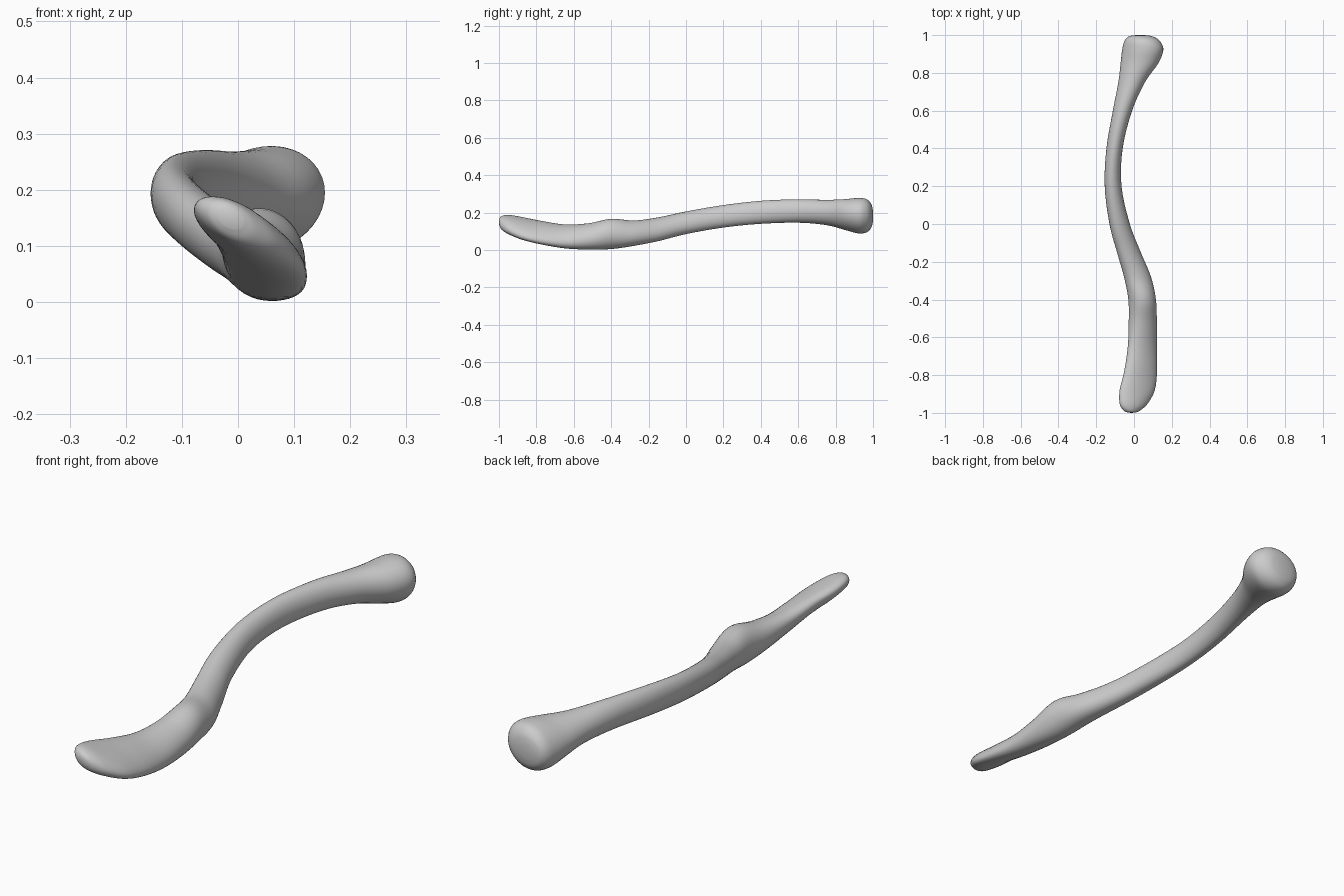
import bpy, bmesh, math
from mathutils import Vector

# Cross-sections along the bone: y, x min, x max, z min, z max, slant (-1..1)
SECTIONS = [
    (-0.998, -0.035, 0.010, 0.130, 0.168, -0.30),
    (-0.985, -0.058, 0.036, 0.108, 0.182, -0.45),
    (-0.95, -0.076, 0.073, 0.085, 0.188, -0.60),
    (-0.88, -0.076, 0.110, 0.056, 0.177, -0.68),
    (-0.78, -0.052, 0.122, 0.031, 0.157, -0.66),
    (-0.65, -0.033, 0.122, 0.009, 0.137, -0.50),
    (-0.52, -0.028, 0.121, 0.002, 0.143, -0.25),
    (-0.40, -0.030, 0.116, 0.005, 0.167, -0.05),
    (-0.28, -0.053, 0.090, 0.022, 0.158, -0.20),
    (-0.15, -0.090, 0.036, 0.047, 0.174, -0.30),
    (0.0, -0.130, -0.022, 0.085, 0.206, -0.25),
    (0.2, -0.155, -0.066, 0.120, 0.240, -0.15),
    (0.4, -0.146, -0.060, 0.140, 0.263, -0.05),
    (0.6, -0.112, -0.010, 0.146, 0.271, 0.0),
    (0.75, -0.083, 0.058, 0.133, 0.268, 0.05),
    (0.85, -0.071, 0.128, 0.107, 0.272, 0.10),
    (0.92, -0.063, 0.155, 0.089, 0.278, 0.12),
    (0.965, -0.052, 0.140, 0.094, 0.272, 0.12),
    (0.99, -0.033, 0.108, 0.118, 0.247, 0.10),
    (0.999, -0.005, 0.070, 0.150, 0.215, 0.05),
]
SIDES, STEPS = 40, 5


def spline(p0, p1, p2, p3, t):
    return [0.5 * (2 * b + (c - a) * t + (2 * a - 5 * b + 4 * c - d) * t * t
                   + (3 * b - a - 3 * c + d) * t ** 3)
            for a, b, c, d in zip(p0, p1, p2, p3)]


def ring(bm, s):
    y, x0, x1, z0, z1, slant = s
    d = math.acos(slant)
    return [bm.verts.new(((x0 + x1) / 2 + (x1 - x0) / 2 * math.cos(t), y,
                          (z0 + z1) / 2 + (z1 - z0) / 2 * math.cos(t - d)))
            for t in (2 * math.pi * i / SIDES for i in range(SIDES))]


# Smoothly loft the shaft and both swollen ends
bm = bmesh.new()
n = len(SECTIONS)
rings = []
for i in range(n - 1):
    quad = [SECTIONS[min(max(k, 0), n - 1)] for k in range(i - 1, i + 3)]
    rings += [ring(bm, spline(*quad, j / STEPS)) for j in range(STEPS)]
rings.append(ring(bm, SECTIONS[-1]))
for a, b in zip(rings, rings[1:]):
    for i in range(SIDES):
        j = (i + 1) % SIDES
        bm.faces.new((a[i], a[j], b[j], b[i]))

# Close the rounded tips
for loop, y in ((rings[0], -1.0), (rings[-1], 1.0)):
    centre = sum((v.co for v in loop), Vector()) / SIDES
    tip = bm.verts.new((centre.x, y, centre.z))
    for i in range(SIDES):
        bm.faces.new((loop[i], loop[(i + 1) % SIDES], tip))
bmesh.ops.recalc_face_normals(bm, faces=bm.faces)

mesh = bpy.data.meshes.new("collar_bone")
bm.to_mesh(mesh)
bm.free()
mesh.shade_smooth()
bone = bpy.data.objects.new("collar_bone", mesh)
bpy.context.collection.objects.link(bone)
